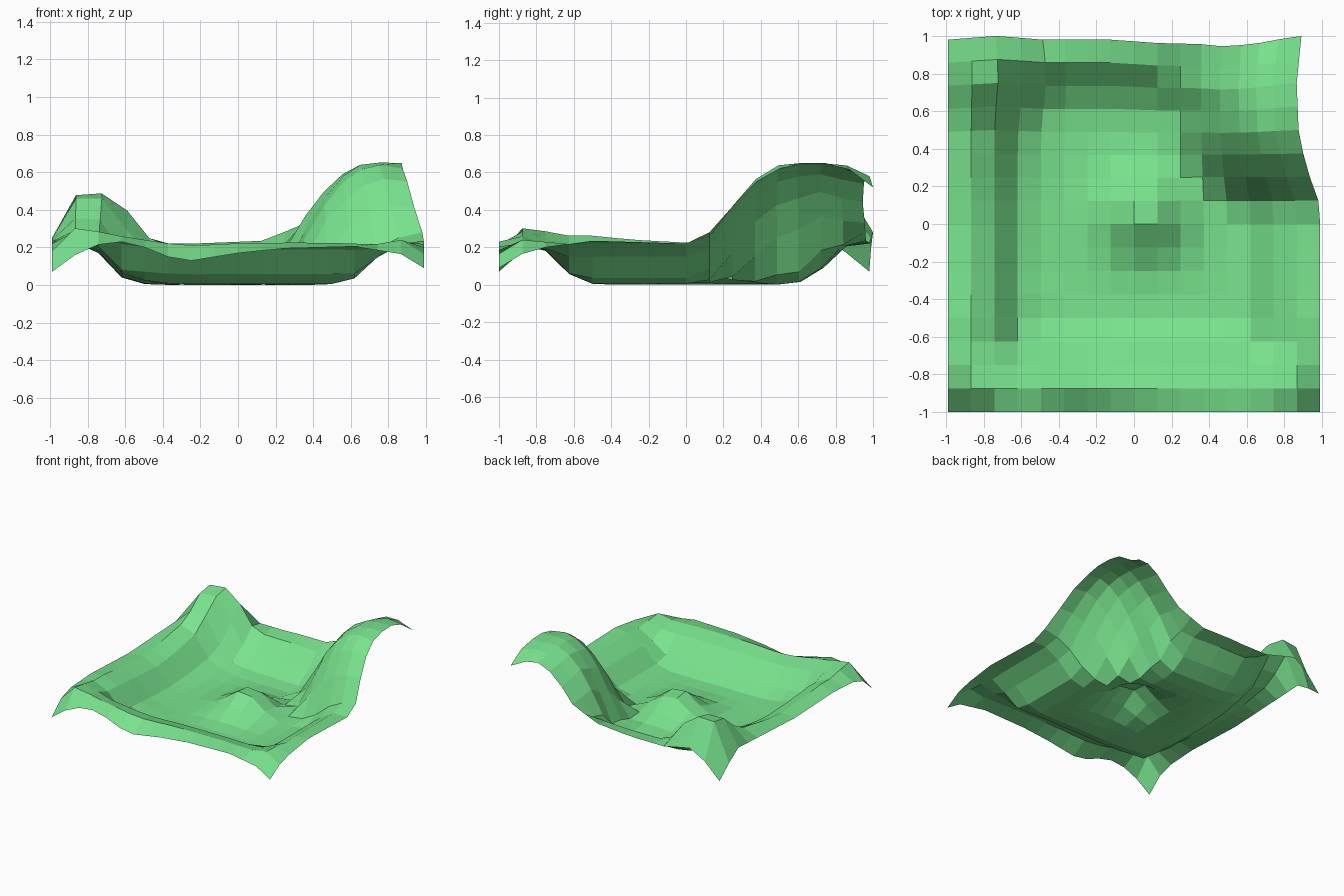
import bpy, bmesh
from math import exp, hypot

if "Cube" in bpy.data.objects:
    bpy.data.objects.remove(bpy.data.objects["Cube"])

N = 16  # grid cells per side


def lerp(points, t):
    """Piecewise linear profile."""
    if t <= points[0][0]:
        return points[0][1]
    for (a, u), (b, v) in zip(points, points[1:]):
        if t <= b:
            return u + (v - u) * (t - a) / (b - a)
    return points[-1][1]


# wall cross-sections (coordinate across the wall, height)
LEFT = [(-1, .21), (-.875, .225), (-.75, .17), (-.625, .04), (-.5, .005), (-.4, 0)]
RIGHT = [(.45, 0), (.5, .005), (.625, .035), (.75, .15), (.875, .22), (1, .22)]
FRONT = [(-1, .18), (-.875, .225), (-.75, .19), (-.625, .06), (-.5, .005), (-.4, 0)]
BACK = [(.5, 0), (.625, .015), (.75, .09), (.875, .205), (1, .23)]
LEFT_RIM = [(-.875, 1.05), (-.5, 1.15), (-.25, 1.06), (0, 1), (.125, 1.03), (.375, 1.15), (.6, 1.2)]

# heights along the four borders
EDGE_FRONT = [(-1, .07), (-.875, .16), (-.75, .215), (-.625, .23), (-.5, .2), (-.375, .15),
              (-.25, .13), (0, .17), (.25, .195), (.625, .205), (.75, .185), (.875, .165), (1, .09)]
EDGE_BACK = [(-1, .07), (-.875, .2), (-.75, .28), (-.625, .25), (-.5, .22), (-.25, .22), (.125, .235),
             (.375, .33), (.5, .44), (.625, .54), (.75, .59), (.875, .58), (1, .52)]
EDGE_LEFT = [(-1, .07), (-.875, .18), (-.75, .22), (-.5, .235), (0, .215), (.75, .25), (.875, .17), (1, .07)]
EDGE_RIGHT = [(-1, .09), (-.875, .165), (-.75, .2), (-.5, .235), (0, .22), (.125, .28), (.25, .42),
              (.375, .55), (.5, .62), (.625, .65), (.75, .65), (.875, .615), (1, .52)]

# big round hill at the back right: height over distance from its top
HILL = [(0, .65), (.12, .645), (.2, .63), (.32, .55), (.42, .44), (.5, .34), (.58, .2),
        (.65, .07), (.72, .01), (.78, 0)]
BACK_PULL = [(-.1, 0), (.3, .035), (.5, .055), (.7, .045), (1, 0)]

# rounded swells and dips: x, y, amount, radius, sharpness
SWELLS = [(-.75, .82, .24, .21, 3),      # back left hump
          (-.7, .57, .04, .25, 2),       # back left slope
          (.05, .05, .19, .2, 2),        # central mound
          (-.72, -.87, .04, .25, 2),     # front left rim swell
          (-.55, -.45, .02, .15, 2),     # front left floor rise
          (-.25, -.87, -.015, .2, 2),    # dip in the front rim
          (.875, -.875, -.025, .2, 2)]   # front right corner


def height(x, y):
    if y == -1:
        return lerp(EDGE_FRONT, x)
    if y == 1:
        return lerp(EDGE_BACK, x)
    if x == -1:
        return lerp(EDGE_LEFT, y)
    if x == 1:
        return lerp(EDGE_RIGHT, y)
    dx, dy = x - .9, y - .65
    hill = lerp(HILL, hypot(dx * .9, dy * .8) if dy > 0 else hypot(dx, dy * 1.1))
    walls = (lerp(LEFT, x) * lerp(LEFT_RIM, y), lerp(RIGHT, x), lerp(FRONT, y), lerp(BACK, y), hill)
    z = sum(w ** 4 for w in walls) ** .25
    for cx, cy, amount, radius, sharp in SWELLS:
        z += amount * exp(-(hypot(x - cx, y - cy) / radius) ** sharp)
    return z


# terrain sheet
PULL = [(0, 0), (.125, .01), (.25, .055), (.375, .09), (.5, .115), (.75, .125), (1, .1)]
bm = bmesh.new()
bmesh.ops.create_grid(bm, x_segments=N, y_segments=N, size=1)
for v in bm.verts:
    x, y = round(v.co.x * 8) / 8, round(v.co.y * 8) / 8
    v.co.x = x * .99 - lerp(PULL, y) * lerp([(.3, 0), (.625, .5), (.875, 1), (1, 1)], x)
    v.co.y = y - lerp(BACK_PULL, x) * lerp([(.3, 0), (1, 1)], y)
    if y > 0 and x < .4:
        v.co.y -= .02 * y * lerp([(-1, 1), (-.75, 0), (-.5, 1), (.1, 1), (.4, 0)], x)
        v.co.x += .035 * exp(-(hypot(x + .6, y - .8) / .2) ** 2)
    v.co.z = height(x, y)
low = min(v.co.z for v in bm.verts)
for v in bm.verts:
    v.co.z -= low
bmesh.ops.recalc_face_normals(bm, faces=bm.faces)
if sum(f.normal.z for f in bm.faces) < 0:
    bmesh.ops.reverse_faces(bm, faces=bm.faces)

mesh = bpy.data.meshes.new("terrain_sheet")
bm.to_mesh(mesh)
bm.free()
terrain = bpy.data.objects.new("terrain_sheet", mesh)
bpy.context.collection.objects.link(terrain)

green = bpy.data.materials.new("grass_green")
green.diffuse_color = (.19, .77, .27, 1)
green.use_nodes = True
green.node_tree.nodes["Principled BSDF"].inputs["Base Color"].default_value = green.diffuse_color
mesh.materials.append(green)
